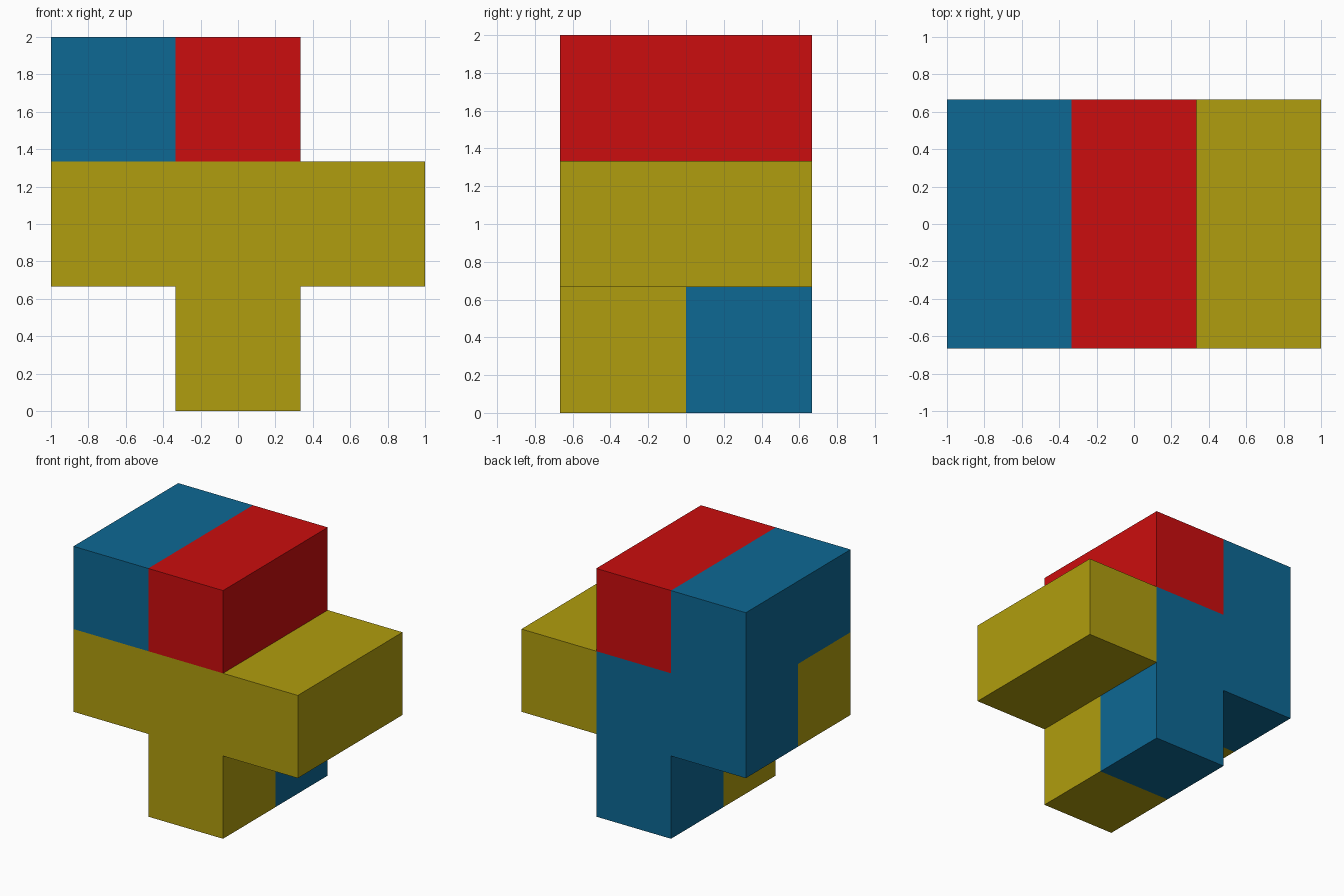
import bpy
import bmesh

if "Cube" in bpy.data.objects:
    bpy.data.objects.remove(bpy.data.objects["Cube"])

U = 2 / 3  # edge of one cube cell


def make_material(name, rgb):
    mat = bpy.data.materials.new(name)
    mat.diffuse_color = (*rgb, 1)
    mat.use_nodes = True
    mat.node_tree.nodes["Principled BSDF"].inputs["Base Color"].default_value = mat.diffuse_color
    return mat


def block_piece(name, cells, mat):
    """Join unit cells (x, y, z) into one closed solid with flat merged faces."""
    bm = bmesh.new()
    for x, y, z in cells:
        cube = bmesh.ops.create_cube(bm, size=U)
        centre = ((x - 1) * U, (y - 0.5) * U, (z + 0.5) * U)
        bmesh.ops.translate(bm, verts=cube["verts"], vec=centre)

    # Remove both walls wherever two cells touch
    by_place = {}
    for f in bm.faces:
        key = tuple(round(c * 6 / U) for c in f.calc_center_median())
        by_place.setdefault(key, []).append(f)
    inner = [f for group in by_place.values() if len(group) > 1 for f in group]
    bmesh.ops.delete(bm, geom=inner, context="FACES")

    # Weld the cells and merge coplanar faces
    bmesh.ops.remove_doubles(bm, verts=bm.verts, dist=0.001)
    bmesh.ops.dissolve_limit(bm, angle_limit=0.01, verts=bm.verts, edges=bm.edges)
    bmesh.ops.recalc_face_normals(bm, faces=bm.faces)

    mesh = bpy.data.meshes.new(name)
    bm.to_mesh(mesh)
    bm.free()
    mesh.materials.append(mat)
    obj = bpy.data.objects.new(name, mesh)
    bpy.context.collection.objects.link(obj)


# Front T-shaped piece with an arm wrapping to the back on the right
block_piece("yellow_piece",
            [(0, 0, 1), (1, 0, 1), (2, 0, 1), (2, 1, 1), (1, 0, 0)],
            make_material("yellow", (0.434, 0.337, 0.0044)))

# Back stepped piece with an arm over the top left
block_piece("blue_piece",
            [(0, 0, 2), (0, 1, 2), (0, 1, 1), (1, 1, 1), (1, 1, 0)],
            make_material("blue", (0.004, 0.138, 0.296)))

# Straight bar on top in the middle
block_piece("red_piece",
            [(1, 0, 2), (1, 1, 2)],
            make_material("red", (0.597, 0.004, 0.0044)))
